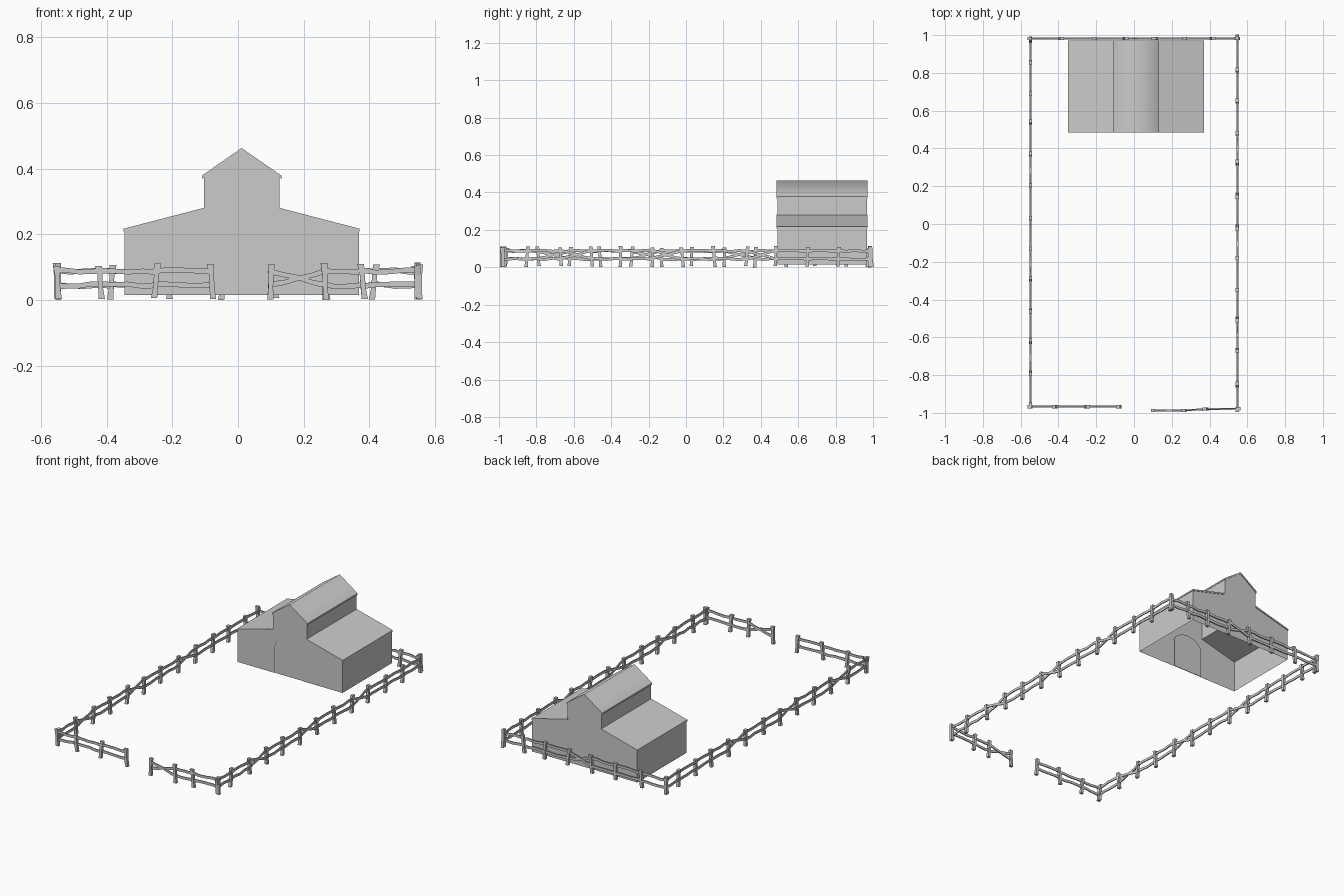
import bpy, bmesh, math, random
from mathutils import Vector

if "Cube" in bpy.data.objects:
    bpy.data.objects.remove(bpy.data.objects["Cube"])

random.seed(4)
CX = 0.011            # barn centre line
Y0, Y1 = 0.488, 0.967  # barn front and back walls


def finish(bm, name):
    bmesh.ops.recalc_face_normals(bm, faces=bm.faces)
    me = bpy.data.meshes.new(name)
    bm.to_mesh(me)
    bm.free()
    ob = bpy.data.objects.new(name, me)
    bpy.context.collection.objects.link(ob)
    return ob


def prism(name, profile, y0, y1, smooth_top=False):
    """Extrude an (x, z) profile along y."""
    bm = bmesh.new()
    face = bm.faces.new([bm.verts.new((x, y0, z)) for x, z in profile])
    ext = bmesh.ops.extrude_face_region(bm, geom=[face])["geom"]
    for v in ext:
        if isinstance(v, bmesh.types.BMVert):
            v.co.y = y1
    bmesh.ops.recalc_face_normals(bm, faces=bm.faces)
    for f in bm.faces:
        f.smooth = smooth_top and f.normal.z > 0.3
    return finish(bm, name)


def sweep(bm, rings):
    """Skin a chain of four-cornered rings into a capped beam."""
    loops = [[bm.verts.new(p) for p in r] for r in rings]
    for a, b in zip(loops, loops[1:]):
        for i in range(4):
            j = (i + 1) % 4
            bm.faces.new((a[i], a[j], b[j], b[i]))
    bm.faces.new(loops[0])
    bm.faces.new(loops[-1][::-1])


# Barn walls: open underneath, with an arched doorway in the front
arch = [(CX - 0.1, 0.015)]
for i in range(13):
    t = math.pi - math.pi * i / 12
    arch.append((CX + 0.1 * math.cos(t), 0.18 + 0.07 * math.sin(t)))
arch.append((CX + 0.1, 0.015))
half = [(0.357, 0.015), (0.357, 0.211), (0.115, 0.274), (0.115, 0.374)]
outline = ([(CX - x, z) for x, z in half] + [(CX, 0.455)]
           + [(CX + x, z) for x, z in half[::-1]])
bm = bmesh.new()
back = [bm.verts.new((x, Y1, z)) for x, z in outline]
front = [bm.verts.new((x, Y0, z)) for x, z in outline]
bm.faces.new(back)
bm.faces.new(front + [bm.verts.new((x, Y0, z)) for x, z in arch[::-1]])
for i in (0, 2, 5, 7):
    if i in (0, 2):
        bm.faces.new((front[i], front[i + 1], back[i + 1], back[i]))
    else:
        bm.faces.new((front[i], back[i], back[i + 1], front[i + 1]))
finish(bm, "barn_walls")

# Arched door filling the doorway
prism("barn_door", arch, Y0 + 0.002, Y0 + 0.006)

# Roofs with small overhangs
for s, side in ((-1, "left"), (1, "right")):
    prism("lower_roof_" + side,
          [(CX + s * x, z) for x, z in
           ((0.36, 0.208), (0.36, 0.217), (0.114, 0.281), (0.114, 0.272))],
          0.485, 0.971)
prism("upper_roof",
      [(CX - 0.121, 0.369), (CX - 0.121, 0.379), (CX, 0.463),
       (CX + 0.121, 0.379), (CX + 0.121, 0.369), (CX, 0.453)],
      0.485, 0.971, True)


def fence(name, points, crossed=()):
    """Crooked posts at the points, two wavy rails between them."""
    bm = bmesh.new()
    pts = [Vector((x, y, 0)) for x, y in points]
    along = (pts[-1] - pts[0]).normalized()
    side = Vector((-along.y, along.x, 0))
    for p in pts:
        lean = random.uniform(-0.007, 0.007)
        top = random.uniform(0.103, 0.114)
        rings = []
        for z, w, k in ((random.uniform(0, 0.008), 0.0095, -1), (0.035, 0.0075, -0.3),
                        (0.075, 0.0075, 0.2), (top, 0.0105, 1)):
            c = p + along * lean * k + Vector((0, 0, z))
            rings.append([c + along * w * a + side * 0.0085 * b
                          for a, b in ((-1, -1), (1, -1), (1, 1), (-1, 1))])
        sweep(bm, rings)
    for i, (a, b) in enumerate(zip(pts, pts[1:])):
        for base, other in ((0.045, 0.088), (0.088, 0.045)):
            end = other if i in crossed else base
            off = 0.002 if base < 0.06 else -0.002
            rings = []
            for k in range(5):
                t = -0.04 + 1.08 * k / 4
                wave = random.uniform(-0.004, 0.004)
                h = 0.009 if k in (0, 4) else 0.0075
                c = a.lerp(b, t) + side * off + Vector((0, 0, base + (end - base) * t + wave))
                rings.append([c + side * 0.003 * u + Vector((0, 0, h * v))
                              for u, v in ((-1, -1), (1, -1), (1, 1), (-1, 1))])
            sweep(bm, rings)
    finish(bm, name)


# Fence runs around the yard, with a gap at the front
fence("front_fence_left", [(x, -0.967) for x in (-0.55, -0.42, -0.25, -0.08)])
fence("front_fence_right",
      [(0.10, -0.987), (0.265, -0.987), (0.38, -0.98), (0.553, -0.978)], (0,))
fence("back_fence",
      [(x, 0.982) for x in (-0.553, -0.385, -0.21, -0.045, 0.11, 0.27, 0.415, 0.545)], (3,))
fence("left_fence",
      [(-0.548, y) for y in (-0.96, -0.79, -0.62, -0.46, -0.29, -0.13, 0.03,
                             0.205, 0.37, 0.54, 0.69, 0.855, 0.975)], (1, 4, 7))
fence("right_fence",
      [(0.547, y) for y in (-0.982, -0.85, -0.67, -0.505, -0.35, -0.18, -0.02,
                            0.15, 0.325, 0.48, 0.65, 0.815, 0.99)], (2, 5, 8))
